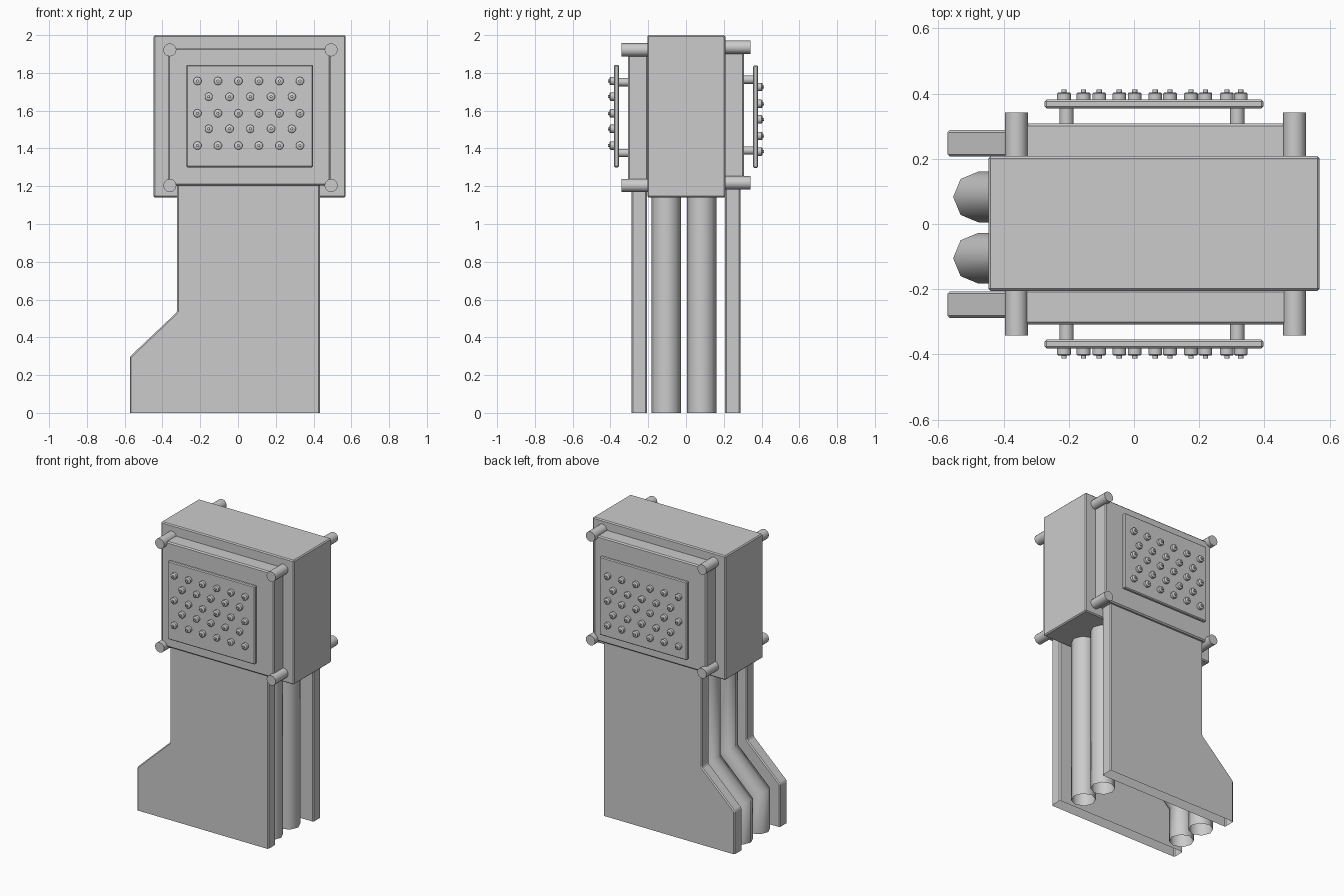
import bpy, bmesh, math
from mathutils import Matrix, Vector

if "Cube" in bpy.data.objects:
    bpy.data.objects.remove(bpy.data.objects["Cube"])

def finish(name, bm, bevel=0.0, smooth=False):
    bmesh.ops.recalc_face_normals(bm, faces=bm.faces)
    me = bpy.data.meshes.new(name)
    bm.to_mesh(me)
    bm.free()
    ob = bpy.data.objects.new(name, me)
    bpy.context.collection.objects.link(ob)
    if bevel:
        m = ob.modifiers.new("edge_bevel", 'BEVEL')
        m.width, m.segments, m.limit_method = bevel, 1, 'ANGLE'
    if smooth:
        bpy.ops.object.select_all(action='DESELECT')
        ob.select_set(True)
        bpy.context.view_layer.objects.active = ob
        bpy.ops.object.shade_smooth_by_angle(angle=math.radians(50))
    return ob

def box(name, x, y, z, bevel):
    bm = bmesh.new()
    size = Vector((x[1] - x[0], y[1] - y[0], z[1] - z[0]))
    mid = Vector((x[0] + x[1], y[0] + y[1], z[0] + z[1])) / 2
    bmesh.ops.create_cube(bm, size=1, matrix=Matrix.Translation(mid) @ Matrix.Diagonal(size.to_4d()))
    return finish(name, bm, bevel)

def rod(bm, x, z, y0, y1, r, r2=None, n=12):
    """Cylinder or cone along y; r at y0, r2 at y1 (y1 < y0)."""
    mat = Matrix.Translation((x, (y0 + y1) / 2, z)) @ Matrix.Rotation(math.pi / 2, 4, 'X')
    bmesh.ops.create_cone(bm, cap_ends=True, segments=n, radius1=r, radius2=r if r2 is None else r2,
                          depth=abs(y1 - y0), matrix=mat)

def back_copy(ob):
    """Same part on the back, turned half round about the head's x axis."""
    o = ob.copy()
    o.name = ob.name.replace("front", "back")
    o.location = (0, 0, 3.14)
    o.rotation_euler = (math.pi, 0, 0)
    bpy.context.collection.objects.link(o)

# Main head block
box("head_block", (-0.447, 0.57), (-0.205, 0.208), (1.14, 2.0), 0.007)

# Raised panel on each face of the head
back_copy(box("front_raised_panel", (-0.37, 0.49), (-0.308, -0.2), (1.203, 1.932), 0.008))

# Corner posts
bm = bmesh.new()
for x in (-0.361, 0.493):
    for z in (1.204, 1.922):
        rod(bm, x, z, -0.15, -0.342, 0.035)
back_copy(finish("front_corner_posts", bm, 0, True))

# Stud board and its standoffs
back_copy(box("front_stud_board", (-0.274, 0.397), (-0.382, -0.355), (1.3, 1.843), 0.006))
bm = bmesh.new()
for x in (-0.207, 0.317):
    for z in (1.376, 1.751):
        rod(bm, x, z, -0.3, -0.36, 0.022)
back_copy(finish("front_standoffs", bm, 0, True))

# Staggered studs
bm = bmesh.new()
for row, z in enumerate((1.757, 1.674, 1.586, 1.504, 1.415)):
    count, start = (6, -0.215) if row % 2 == 0 else (5, -0.155)
    step = 0.1085 if row % 2 == 0 else 0.11
    for i in range(count):
        x = start + i * step
        rod(bm, x, z, -0.38, -0.4, 0.022, n=10)
        rod(bm, x, z, -0.4, -0.404, 0.022, 0.018, n=10)
        rod(bm, x, z, -0.4, -0.413, 0.008, n=8)
back_copy(finish("front_studs", bm, 0, True))

# Boot-shaped side plates, open underneath
profile = [(-0.573, 0), (0.433, 0), (0.433, 1.23), (-0.322, 1.23), (-0.322, 0.535), (-0.573, 0.297)]
for name, y0, y1 in (("front_side_plate", -0.288, -0.207), ("back_side_plate", 0.207, 0.288)):
    bm = bmesh.new()
    face = bm.faces.new([bm.verts.new((x, y0, z)) for x, z in profile])
    ext = bmesh.ops.extrude_face_region(bm, geom=[face], use_keep_orig=True)
    bmesh.ops.translate(bm, vec=(0, y1 - y0, 0), verts=[v for v in ext["geom"] if isinstance(v, bmesh.types.BMVert)])
    under = [f for f in bm.faces if all(v.co.z < 0.001 for v in f.verts)]
    bmesh.ops.delete(bm, geom=under, context='FACES_ONLY')
    finish(name, bm, 0.007)

# Eight-sided open pipes between the plates, mitred at the bends
def pipe(name, path, y, r=0.078, n=8):
    bm = bmesh.new()
    pts = [Vector(p) for p in path]
    rings = []
    for i, p in enumerate(pts):
        a = (p - pts[i - 1]).normalized() if i else (pts[1] - p).normalized()
        b = (pts[i + 1] - p).normalized() if i < len(pts) - 1 else a
        t = (a + b).normalized()
        side = Vector((t.y, -t.x)) / t.dot(a)
        ring = []
        for k in range(n):
            ang = 2 * math.pi * k / n
            q = p + side * r * math.cos(ang)
            ring.append(bm.verts.new((q.x, y + r * math.sin(ang), q.y)))
        rings.append(ring)
    for lo, hi in zip(rings, rings[1:]):
        for k in range(n):
            bm.faces.new((lo[k], lo[(k + 1) % n], hi[(k + 1) % n], hi[k]))
    finish(name, bm, 0, True)

for label, y in (("front", -0.105), ("back", 0.083)):
    pipe(label + "_straight_pipe", [(0.325, 0), (0.325, 1.16)], y)
    pipe(label + "_bent_pipe", [(-0.477, 0), (-0.477, 0.255), (-0.23, 0.49), (-0.23, 1.16)], y)
